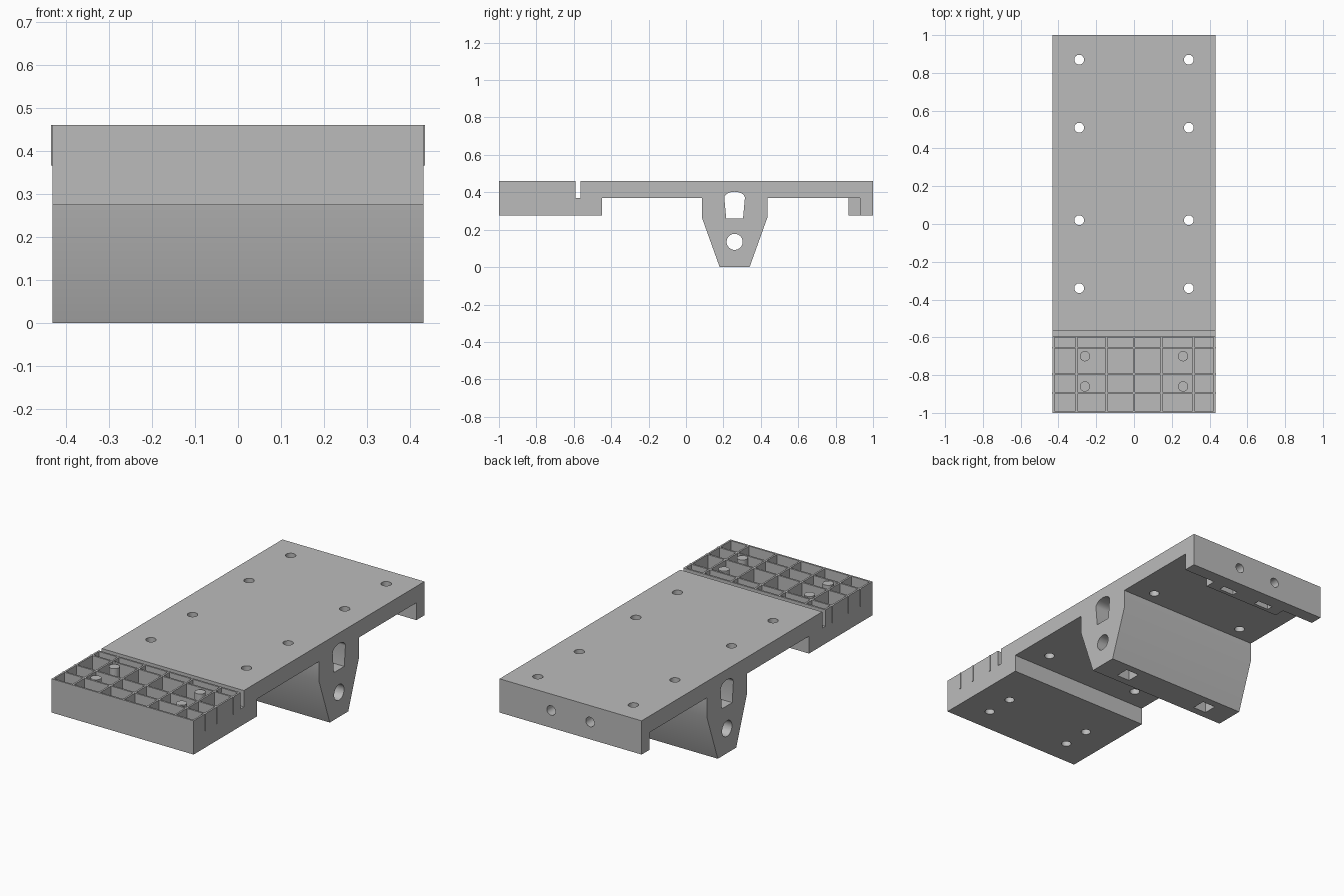
import bpy, bmesh, math
from mathutils import Matrix, Vector

cube = bpy.data.objects.get("Cube")
if cube:
    bpy.data.objects.remove(cube, do_unlink=True)

HALF, TOP, DECK, LOW = 0.431, 0.46, 0.37, 0.275

grey = bpy.data.materials.new("plain grey")
grey.use_nodes = True
colour = (0.5, 0.5, 0.5, 1)
grey.diffuse_color = colour
grey.node_tree.nodes["Principled BSDF"].inputs["Base Color"].default_value = colour


def make(name, bm):
    bmesh.ops.recalc_face_normals(bm, faces=bm.faces)
    mesh = bpy.data.meshes.new(name)
    bm.to_mesh(mesh)
    bm.free()
    mesh.materials.append(grey)
    ob = bpy.data.objects.new(name, mesh)
    bpy.context.collection.objects.link(ob)
    return ob


def extrude_profile(name, points, half):
    """Sweep a (y, z) outline along x."""
    bm = bmesh.new()
    face = bm.faces.new([bm.verts.new((-half, y, z)) for y, z in points])
    out = bmesh.ops.extrude_face_region(bm, geom=[face])
    verts = [v for v in out["geom"] if isinstance(v, bmesh.types.BMVert)]
    bmesh.ops.translate(bm, verts=verts, vec=(2 * half, 0, 0))
    return make(name, bm)


def box(name, x0, x1, y0, y1, z0, z1):
    bm = bmesh.new()
    bmesh.ops.create_cube(bm, size=1)
    size = Vector((x1 - x0, y1 - y0, z1 - z0))
    mid = Vector((x0 + x1, y0 + y1, z0 + z1)) / 2
    bmesh.ops.transform(bm, verts=bm.verts,
                        matrix=Matrix.Translation(mid) @ Matrix.Diagonal(size).to_4x4())
    return make(name, bm)


def rod(name, centre, radius, length, axis="Z"):
    bm = bmesh.new()
    turn = {"Z": Matrix(), "X": Matrix.Rotation(math.pi / 2, 4, "Y"),
            "Y": Matrix.Rotation(math.pi / 2, 4, "X")}[axis]
    bmesh.ops.create_cone(bm, cap_ends=True, segments=32, radius1=radius,
                          radius2=radius, depth=length,
                          matrix=Matrix.Translation(centre) @ turn)
    return make(name, bm)


def combine(target, tool, operation="DIFFERENCE"):
    mod = target.modifiers.new("combine", "BOOLEAN")
    mod.operation, mod.solver, mod.object = operation, "EXACT", tool
    bpy.context.view_layer.objects.active = target
    bpy.ops.object.modifier_apply(modifier=mod.name)
    bpy.data.objects.remove(tool, do_unlink=True)


# Body: front tray block, groove, deck, tapered leg and rear lip in one outline
body = extrude_profile("deck_body", [
    (-1, LOW), (-0.45, LOW), (-0.45, DECK), (0.085, DECK), (0.085, 0.265),
    (0.18, 0), (0.34, 0), (0.435, 0.265), (0.435, DECK), (0.93, DECK),
    (0.93, LOW), (1, LOW), (1, TOP), (-0.565, TOP), (-0.565, DECK),
    (-0.592, DECK), (-0.592, TOP), (-1, TOP)], HALF)

# Thicker middle of the rear lip
combine(body, box("lip_boss", -0.235, 0.235, 0.87, 0.96, LOW, 0.40), "UNION")

# Leg window with an arched top, and the round hole below it
arch = [(0.26 + 0.055 * math.cos(a), 0.37 + 0.033 * math.sin(a))
        for a in (math.pi * i / 12 for i in range(13))]
combine(body, extrude_profile("window_cut", [(0.215, 0.26), (0.305, 0.26)] + arch, 0.6))
combine(body, rod("leg_hole_cut", (0, 0.26, 0.135), 0.043, 1.2, "X"))

for side in (-1, 1):
    # Vertical deck holes
    for y in (-0.34, 0.02, 0.51, 0.87):
        combine(body, rod("deck_hole_cut", (side * 0.29, y, 0.42), 0.026, 0.2))
    # Blind holes under the tray
    for y in (-0.86, -0.70):
        combine(body, rod("tray_hole_cut", (side * 0.26, y, 0.29), 0.025, 0.12))
    # Slot in the leg underside
    x = side * 0.26
    combine(body, box("leg_slot_cut", x - 0.04, x + 0.04, 0.222, 0.298, -0.05, 0.16))
    # Bolt hole and nut slot in the rear lip
    x = side * 0.118
    combine(body, rod("lip_hole_cut", (x, 0.96, 0.37), 0.026, 0.14, "Y"))
    combine(body, box("lip_slot_cut", x - 0.045, x + 0.045, 0.89, 0.925, 0.2, 0.415))

# Tray pockets, leaving thin lengthwise ribs
rib = 0.005
columns = [-HALF + rib, -0.305, -0.145, 0, 0.145, 0.315, HALF - rib]
for x0, x1 in zip(columns, columns[1:]):
    combine(body, box("pocket_cut", x0 + rib, x1 - rib, -0.99, -0.602, DECK, 0.6))

# Cross ribs, standing just proud of the tray sides
for y in (-0.895, -0.795, -0.655):
    box("cross_rib", -HALF - 0.003, HALF + 0.003, y - rib, y + rib, DECK - 0.004, TOP)

# Tray pegs
for x in (-0.26, 0.26):
    for y in (-0.86, -0.70):
        rod("tray_peg", (x, y, 0.412), 0.027, 0.094)

# Smooth round walls, sharp edges elsewhere
bpy.ops.object.select_all(action="DESELECT")
for ob in bpy.context.scene.objects:
    if ob.type == "MESH":
        ob.select_set(True)
        bpy.context.view_layer.objects.active = ob
bpy.ops.object.shade_smooth_by_angle(angle=math.radians(30))
